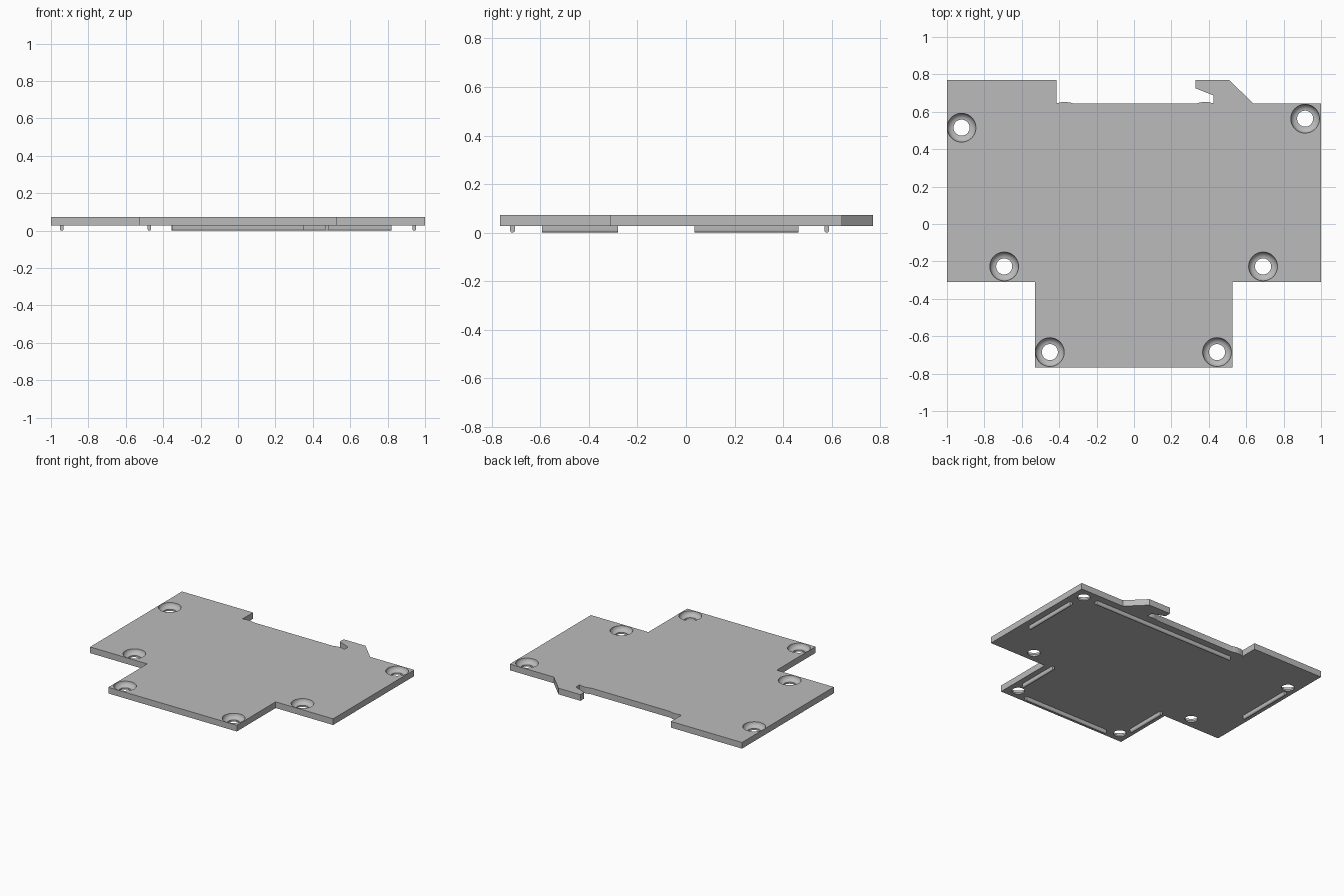
import bpy
import bmesh
import math

if "Cube" in bpy.data.objects:
    bpy.data.objects.remove(bpy.data.objects["Cube"], do_unlink=True)

BOTTOM, TOP = 0.027, 0.073

grey = bpy.data.materials.new("plain_grey")
grey.use_nodes = True
colour = (0.5, 0.5, 0.5, 1)
grey.diffuse_color = colour
grey.node_tree.nodes["Principled BSDF"].inputs["Base Color"].default_value = colour


def finish(name, bm):
    bmesh.ops.recalc_face_normals(bm, faces=bm.faces)
    mesh = bpy.data.meshes.new(name)
    bm.to_mesh(mesh)
    bm.free()
    mesh.materials.append(grey)
    obj = bpy.data.objects.new(name, mesh)
    bpy.context.collection.objects.link(obj)
    return obj


def extrude(name, points, direction):
    bm = bmesh.new()
    face = bm.faces.new([bm.verts.new(p) for p in points])
    side = bmesh.ops.extrude_face_region(bm, geom=[face])["geom"]
    bmesh.ops.translate(bm, vec=direction,
                        verts=[v for v in side if isinstance(v, bmesh.types.BMVert)])
    return finish(name, bm)


# Plate outline with the hooked latch and two shallow rises on the back edge
outline = [
    (-1, 0.77), (-0.415, 0.77), (-0.415, 0.645), (-0.39, 0.651), (-0.365, 0.653),
    (-0.34, 0.649), (-0.32, 0.643), (0.33, 0.643), (0.35, 0.649), (0.375, 0.653),
    (0.4, 0.651), (0.425, 0.645), (0.425, 0.687), (0.33, 0.725), (0.33, 0.77),
    (0.51, 0.77), (0.638, 0.643), (1, 0.643), (1, -0.31), (0.527, -0.31),
    (0.527, -0.767), (-0.53, -0.767), (-0.53, -0.31), (-1, -0.31)]
plate = extrude("plate", [(x, y, BOTTOM) for x, y in outline], (0, 0, TOP - BOTTOM))

# Countersunk screw holes: a rounded bowl above a straight bore
BORE, RIM, DEPTH, SIDES = 0.043, 0.077, 0.034, 48
profile = [(BORE, 0.0), (BORE, TOP - DEPTH)]
for i in range(1, 9):
    a = math.radians(90 * i / 8)
    profile.append((BORE + (RIM - BORE) * math.sin(a), TOP - DEPTH * math.cos(a)))
profile.append((RIM, TOP + 0.05))

holes = [(-0.922, 0.515), (0.915, 0.563), (-0.694, -0.227),
         (0.69, -0.227), (-0.45, -0.685), (0.444, -0.685)]
bm = bmesh.new()
for x, y in holes:
    rings = [[bm.verts.new((x + r * math.cos(math.tau * k / SIDES),
                            y + r * math.sin(math.tau * k / SIDES), z))
              for k in range(SIDES)] for r, z in profile]
    for low, high in zip(rings, rings[1:]):
        for k in range(SIDES):
            n = (k + 1) % SIDES
            bm.faces.new((low[k], low[n], high[n], high[k]))
    bm.faces.new(rings[0][::-1])
    bm.faces.new(rings[-1])
cutter = finish("hole_cutter", bm)
cutter.hide_render = True

cut = plate.modifiers.new("screw_holes", "BOOLEAN")
cut.operation = "DIFFERENCE"
cut.solver = "EXACT"
cut.object = cutter
bpy.context.view_layer.objects.active = plate
bpy.ops.object.modifier_apply(modifier=cut.name)
bpy.data.objects.remove(cutter, do_unlink=True)


# Round-bottomed locating ribs on the underside
def rib(name, x0, y0, x1, y1):
    r = 0.01
    section = [(-r, BOTTOM + 0.002)]
    section += [(-r * math.cos(math.pi * i / 10), r - r * math.sin(math.pi * i / 10))
                for i in range(11)]
    section.append((r, BOTTOM + 0.002))
    along_x = y0 == y1
    points = [(x0, y0 + s, z) if along_x else (x0 + s, y0, z) for s, z in section]
    return extrude(name, points, (x1 - x0, y1 - y0, 0))


ribs = [rib("back_rib", -0.355, 0.58, 0.82, 0.58),
        rib("front_rib", -0.35, -0.715, 0.35, -0.715)]
for side, s in (("left", 1), ("right", -1)):
    ribs.append(rib(side + "_wing_rib", s * 0.942, 0.035, s * 0.942, 0.463))
    ribs.append(rib(side + "_leg_rib", s * 0.474, -0.593, s * 0.474, -0.28))

# Smooth the curved walls, keep the edges crisp
bpy.ops.object.select_all(action="DESELECT")
for obj in [plate] + ribs:
    obj.select_set(True)
bpy.context.view_layer.objects.active = plate
bpy.ops.object.shade_smooth_by_angle(angle=math.radians(30))
